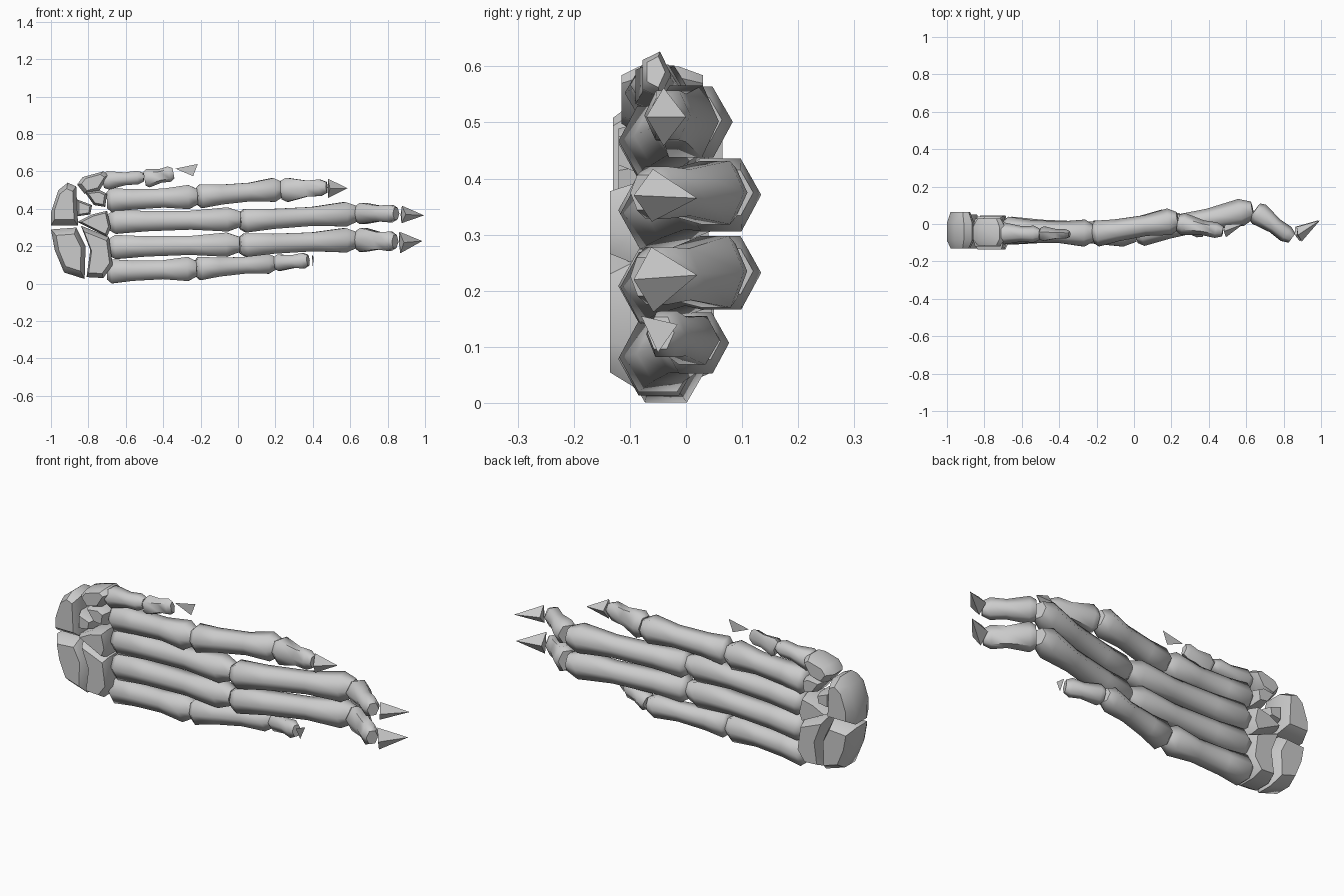
import bpy, bmesh, math
from mathutils import Vector

if "Cube" in bpy.data.objects:
    bpy.data.objects.remove(bpy.data.objects["Cube"])


def finish(name, bm, angle=50):
    bmesh.ops.recalc_face_normals(bm, faces=bm.faces[:])
    me = bpy.data.meshes.new(name)
    bm.to_mesh(me)
    bm.free()
    ob = bpy.data.objects.new(name, me)
    bpy.context.collection.objects.link(ob)
    bpy.ops.object.select_all(action='DESELECT')
    ob.select_set(True)
    bpy.context.view_layer.objects.active = ob
    bpy.ops.object.shade_smooth_by_angle(angle=math.radians(angle))
    return ob


def loft(name, rings, angle=50):
    bm = bmesh.new()
    vs = [[bm.verts.new(p) for p in r] for r in rings]
    n = len(rings[0])
    for a, b in zip(vs, vs[1:]):
        for i in range(n):
            j = (i + 1) % n
            bm.faces.new((a[i], a[j], b[j], b[i]))
    bm.faces.new(vs[0])
    bm.faces.new(vs[-1])
    return finish(name, bm, angle)


# Flared ends and a slimmer shaft: (position along bone, relative thickness)
SHAFT = [(0, .68), (.05, 1), (.28, .84), (.62, .78), (.9, 1), (1, .62)]
SHORT = [(0, .75), (.12, 1), (.55, .76), (.85, .88), (1, .6)]


def bone(name, a, b, ra, rb, profile=SHAFT, sides=6):
    """a, b: end centres; ra, rb: (depth, width) half sizes at each end."""
    a, b = Vector(a), Vector(b)
    d = (b - a).normalized()
    w = (Vector((0, 0, 1)) - d * d.z).normalized()
    u = w.cross(d)
    rings = []
    for t, s in profile:
        c = a.lerp(b, t)
        ru, rw = [s * (p + (q - p) * t) for p, q in zip(ra, rb)]
        rings.append([c + u * ru * math.cos(k) + w * rw * 1.1 * math.sin(k)
                      for k in (2 * math.pi * i / sides for i in range(sides))])
    return loft(name, rings, 62)


def block(name, outline, y0, y1, inset=.72):
    """Wrist bone: front outline (x, z), rounded toward front and back."""
    cx = sum(p[0] for p in outline) / len(outline)
    cz = sum(p[1] for p in outline) / len(outline)
    rings = [[(cx + (x - cx) * s, y0 + (y1 - y0) * t, cz + (z - cz) * s)
              for x, z in outline]
             for t, s in ((0, inset), (.22, 1), (.7, 1), (1, inset))]
    return loft(name, rings, 45)


def claw(name, base, tip, ry, rz):
    b, t = Vector(base), Vector(tip)
    d = (t - b).normalized()
    w = (Vector((0, 0, 1)) - d * d.z).normalized()
    u = w.cross(d)
    ring = [b + w * rz, b + u * ry + d * .02, b - w * rz, b - u * ry]
    bm = bmesh.new()
    vs = [bm.verts.new(p) for p in ring]
    top = bm.verts.new(t)
    for i in range(4):
        bm.faces.new((vs[i], vs[(i + 1) % 4], top))
    bm.faces.new(vs)
    return finish(name, bm, 30)


def flake(name, pts):
    bm = bmesh.new()
    bm.faces.new([bm.verts.new(p) for p in pts])
    return finish(name, bm)


# Wrist bones
block("wrist_lower_outer", [(-1, .29), (-.98, .18), (-.93, .06), (-.82, .025),
                            (-.815, .2), (-.865, .3)], -.13, .05)
block("wrist_upper_outer", [(-1, .31), (-1, .38), (-.96, .5), (-.91, .54),
                            (-.865, .52), (-.855, .31)], -.13, .065)
block("wrist_lower_inner", [(-.81, .035), (-.72, .03), (-.67, .1), (-.69, .25),
                            (-.84, .31), (-.79, .18)], -.135, .045, .8)
block("wrist_middle", [(-.86, .33), (-.7, .25), (-.68, .3), (-.7, .39),
                       (-.78, .37)], -.135, .04, .8)
block("wrist_small", [(-.86, .45), (-.86, .36), (-.79, .37), (-.78, .42)],
      -.12, .03)
block("wrist_upper_inner", [(-.82, .49), (-.77, .42), (-.71, .41), (-.7, .48),
                            (-.74, .5)], -.12, .04)
block("thumb_base", [(-.86, .53), (-.82, .48), (-.74, .5), (-.69, .58),
                     (-.72, .6), (-.83, .57)], -.115, .03)

# Thumb
bone("thumb_long_bone", (-.72, -.05, .55), (-.505, -.055, .57),
     (.06, .053), (.05, .042), SHORT)
bone("thumb_tip_bone", (-.5, -.055, .56), (-.345, -.055, .59),
     (.045, .048), (.03, .045), SHORT, 5)
flake("thumb_claw", [(-.335, -.05, .615), (-.215, -.05, .64), (-.24, -.05, .575)])

# Palm bones: start and end (x, z) for each finger
for i, (x0, z0, x1, z1) in enumerate([(-.70, .445, -.215, .465), (-.69, .33, .015, .345),
                                      (-.69, .195, .01, .21), (-.7, .065, -.22, .08)]):
    bone(f"palm_bone_{i + 1}", (x0, -.035, z0), (x1, -.05, z1),
         (.075, .068), (.072, .068))

# First finger bones, rising backward
for i, (x0, z0, x1, z1, y1, r) in enumerate([(-.22, .465, .235, .505, .02, .072),
                                             (.01, .335, .635, .375, .075, .074),
                                             (.01, .205, .635, .235, .075, .074),
                                             (-.225, .08, .2, .11, .025, .06)]):
    bone(f"finger_bone_{i + 1}", (x0, -.055, z0), (x1, y1, z1),
         (.07, .066), (r, r * .93))

# Second finger bones, dropping forward
bone("end_bone_1", (.235, .005, .50), (.475, -.04, .515), (.062, .07), (.045, .05), SHORT)
bone("end_bone_2", (.645, .07, .375), (.845, -.075, .375), (.065, .06), (.05, .055), SHORT)
bone("end_bone_3", (.645, .07, .235), (.84, -.075, .225), (.065, .068), (.05, .06), SHORT)
bone("end_bone_4", (.2, .02, .11), (.375, -.045, .125), (.052, .045), (.042, .05), SHORT)

# Claws
claw("claw_1", (.48, -.04, .51), (.585, .0, .51), .033, .052)
claw("claw_2", (.875, -.06, .37), (.995, .02, .365), .04, .047)
claw("claw_3", (.865, -.06, .22), (.985, .02, .228), .04, .058)
flake("claw_4", [(.395, -.08, .155), (.405, -.015, .14), (.4, -.05, .09)])
